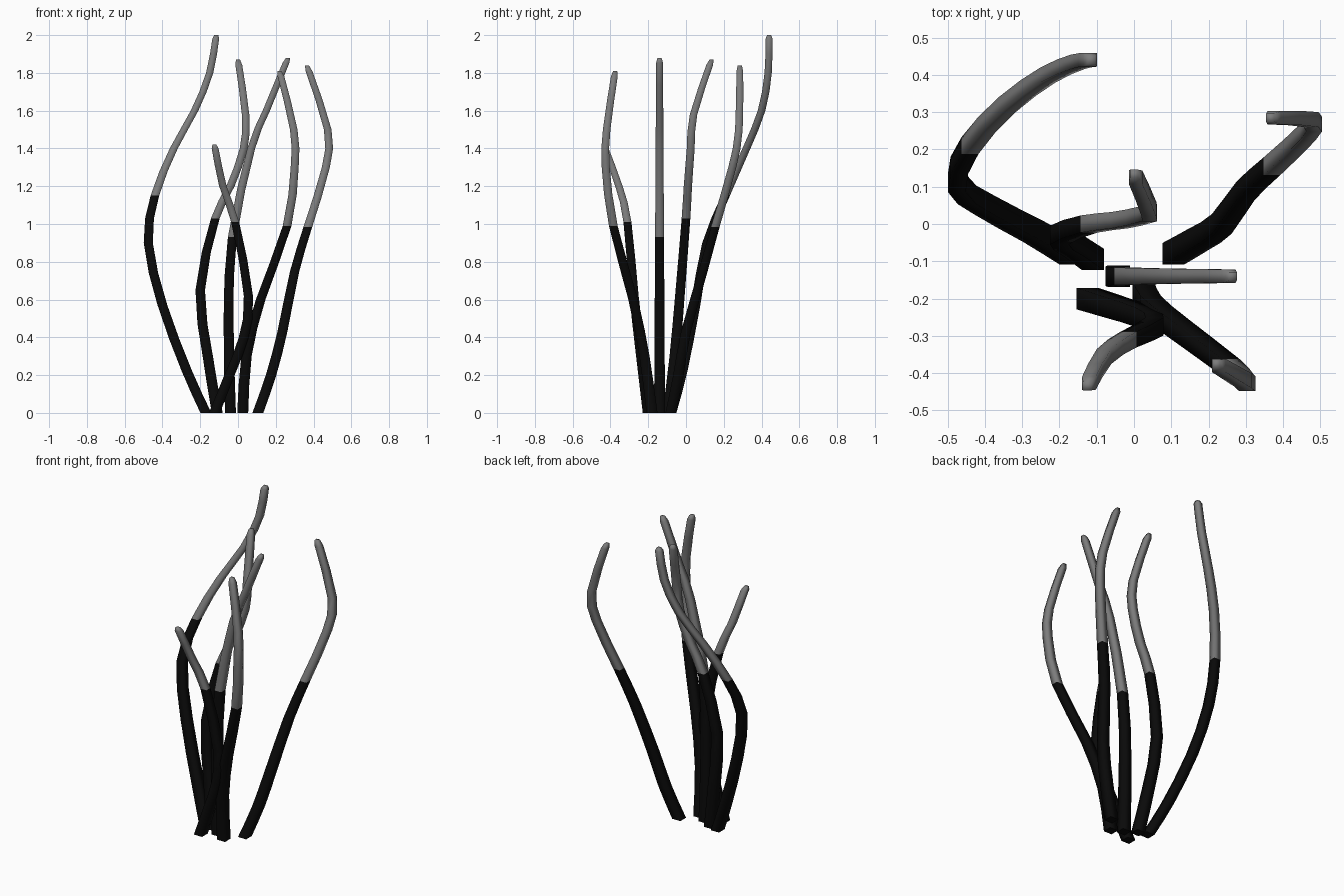
import bpy
import bmesh
from mathutils import Vector

cube = bpy.data.objects.get("Cube")
if cube:
    bpy.data.objects.remove(cube, do_unlink=True)


def make_material(name, value):
    color = (value, value, value, 1)
    material = bpy.data.materials.new(name)
    material.diffuse_color = color
    material.use_nodes = True
    material.node_tree.nodes["Principled BSDF"].inputs["Base Color"].default_value = color
    return material


black = make_material("black lower stem", 0.003)
grey = make_material("grey upper stem", 0.2)

BASE_HALF = 0.029   # half width at the ground
TIP_HALF = 0.018    # half width at the tip


def smooth_path(points):
    """Add one rounded midpoint between each pair of guide points."""
    points = [Vector(p) for p in points]
    path = []
    for i in range(len(points) - 1):
        a, b = points[i], points[i + 1]
        before = points[i - 1] if i else a * 2 - b
        after = points[i + 2] if i + 2 < len(points) else b * 2 - a
        path += [a, ((a + b) * 9 - before - after) / 16]
    return path + [points[-1]]


def grow_stem(name, split, points):
    """Sweep a tapering square section up a path, black below split, grey above."""
    path = smooth_path(points)
    height = path[-1].z
    bm = bmesh.new()

    def ring(center, half):
        corners = ((-1, -1), (1, -1), (1, 1), (-1, 1))
        return [bm.verts.new(center + Vector((x, y, 0)) * half) for x, y in corners]

    # Rings along the stem, the last one lowered to leave room for the blunt tip
    rings = []
    for p in path[:-1]:
        rings.append(ring(p, BASE_HALF + (TIP_HALF - BASE_HALF) * p.z / height))
    shoulder = path[-1].lerp(path[-2], 0.18)
    rings.append(ring(shoulder, TIP_HALF))
    rings.append(ring(path[-1], TIP_HALF * 0.6))

    bm.faces.new(reversed(rings[0]))
    for low, high in zip(rings, rings[1:]):
        for i in range(4):
            j = (i + 1) % 4
            bm.faces.new((low[i], low[j], high[j], high[i]))
    bm.faces.new(rings[-1])

    # Colour by height, smooth sides over a flat foot
    for face in bm.faces:
        face.material_index = int(face.calc_center_median().z > split)
        face.smooth = face.calc_center_median().z > 0.001
    bm.normal_update()

    mesh = bpy.data.meshes.new(name)
    bm.to_mesh(mesh)
    bm.free()
    mesh.materials.append(black)
    mesh.materials.append(grey)
    stem = bpy.data.objects.new(name, mesh)
    bpy.context.collection.objects.link(stem)


grow_stem("tall_back_stem", 1.15, [
    (-.17, -.08, 0), (-.27, -.02, .22), (-.4, .05, .57), (-.475, .11, .9), (-.44, .21, 1.15),
    (-.34, .32, 1.4), (-.23, .4, 1.6), (-.15, .435, 1.8), (-.115, .44, 2)])

grow_stem("middle_back_stem", 1.03, [
    (-.11, -.095, 0), (-.16, -.06, .3), (-.2, -.03, .65), (-.12, 0, 1.03),
    (-.04, .01, 1.2), (.03, .025, 1.4), (.04, .04, 1.58), (0, .135, 1.87)])

grow_stem("short_front_stem", 1.01, [
    (-.125, -.2, 0), (-.045, -.225, .2), (.03, -.25, .4), (.055, -.275, .62),
    (-.015, -.31, 1.01), (-.08, -.355, 1.2), (-.125, -.435, 1.42)])

grow_stem("left_front_stem", .99, [
    (.025, -.18, 0), (.045, -.22, .3), (.12, -.28, .6), (.26, -.385, .99),
    (.3, -.425, 1.3), (.295, -.42, 1.5), (.22, -.375, 1.81)])

grow_stem("centre_stem", .93, [
    (-.04, -.14, 0), (-.05, -.14, .5), (-.03, -.14, .93),
    (.07, -.14, 1.4), (.15, -.14, 1.6), (.265, -.14, 1.88)])

grow_stem("left_back_stem", .985, [
    (.105, -.08, 0), (.175, -.04, .2), (.235, 0, .43), (.3, .09, .75), (.37, .155, .985),
    (.465, .245, 1.3), (.475, .28, 1.5), (.365, .285, 1.84)])
